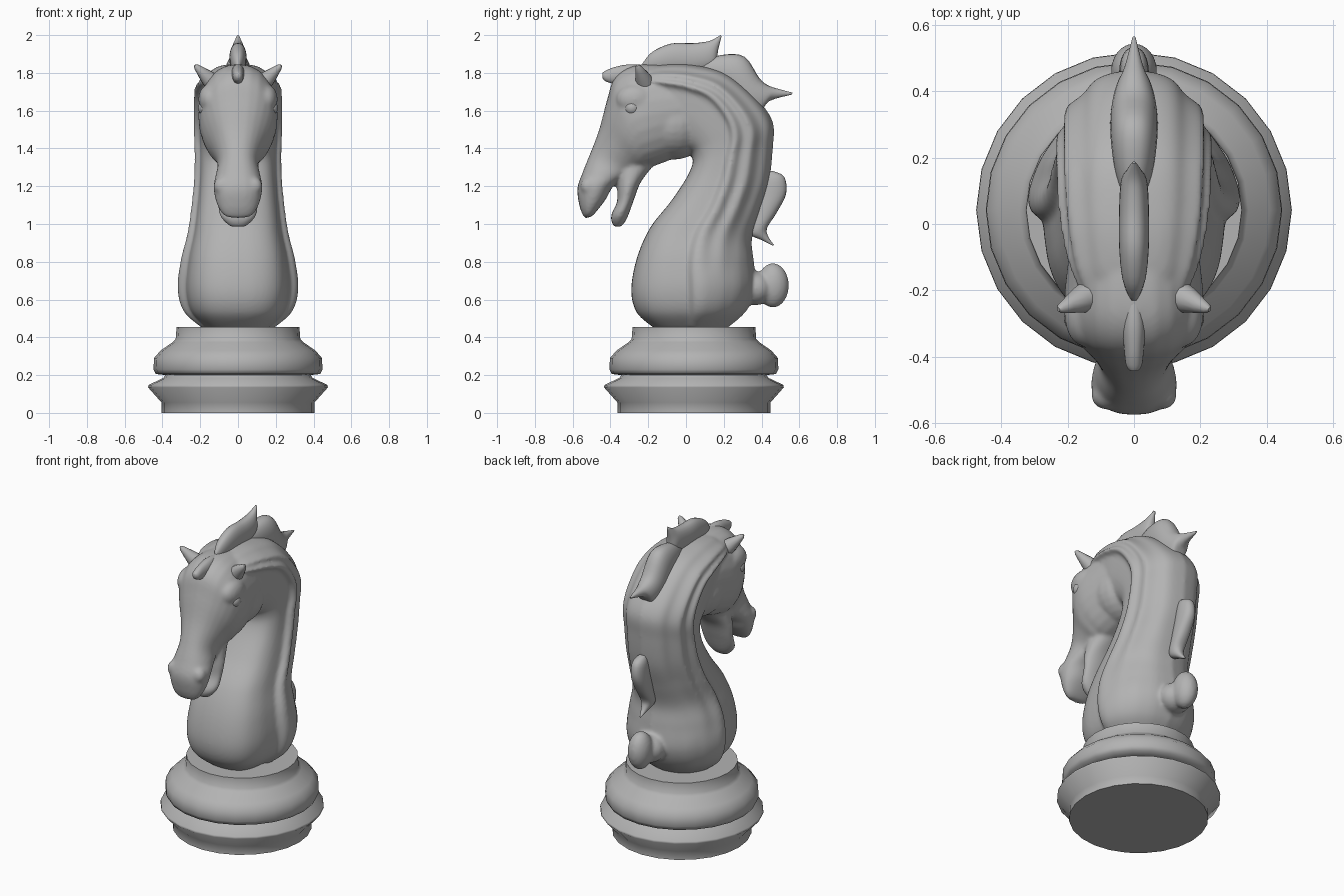
import bpy, bmesh
from math import sin, cos, pi
from mathutils import Matrix, Vector

grey = bpy.data.materials.new("dark_grey")
grey.diffuse_color = (.45, .45, .45, 1)


def finish(name, bm, angle=50):
    bmesh.ops.recalc_face_normals(bm, faces=bm.faces)
    me = bpy.data.meshes.new(name)
    bm.to_mesh(me)
    bm.free()
    me.materials.append(grey)
    ob = bpy.data.objects.new(name, me)
    bpy.context.collection.objects.link(ob)
    bpy.ops.object.select_all(action='DESELECT')
    ob.select_set(True)
    bpy.context.view_layer.objects.active = ob
    bpy.ops.object.shade_smooth_by_angle(angle=angle * pi / 180)
    return ob


def spline(rows, n):
    """Catmull-Rom through rows of equal length."""
    out = []
    for i in range(len(rows) - 1):
        q = [rows[max(0, min(len(rows) - 1, i + k))] for k in (-1, 0, 1, 2)]
        for s in range(n):
            t = s / n
            out.append([0.5 * (2 * b + (c - a) * t + (2 * a - 5 * b + 4 * c - d) * t * t
                               + (3 * b - a - 3 * c + d) * t ** 3) for a, b, c, d in zip(*q)])
    return out + [list(rows[-1])]


ROUND = [((1 - cos(pi * i / 12)), max(0, sin(pi * i / 12)) ** 0.85) for i in range(13)]
# neck section: slim throat, stepped mane edge at u = 1, rounded nape
MANE = spline([(0, 0), (.02, .26), (.1, .5), (.25, .68), (.5, .8), (.8, .85), (.95, .87),
               (1.02, .96), (1.1, 1), (1.2, 1), (1.3, .97), (1.4, .93), (1.5, .88), (1.6, .81),
               (1.7, .73), (1.8, .61), (1.93, .36), (2, 0)], 3)


def loft(bm, sections, profile=ROUND, n=6, locks=0):
    """Sections: y,z of one edge, y,z of the opposite edge, half width, mane edge position."""
    rows = [list(s) + [.5] * (6 - len(s)) for s in sections]
    rings = []
    for y1, z1, y2, z2, w, e in spline(rows, n):
        pts = []
        for u, f in profile:
            t = u * e if u < 1 else e + (u - 1) * (1 - e)
            y, z = y1 + (y2 - y1) * t, z1 + (z2 - z1) * t
            if u > 1.1 and u < 1.9:      # grooves between locks fade out toward the base
                fade = max(0, min(1, (z - .72) / .4))
                f += locks * fade * (cos((u - 1.1) / .8 * 4 * pi) - 1)
            pts.append((max(w, .003) * max(f, 0), y, z))
        pts += [(-x, y, z) for x, y, z in pts[-2:0:-1]]
        rings.append([bm.verts.new(p) for p in pts])
    skin(bm, rings)


def skin(bm, rings):
    m = len(rings[0])
    for a, b in zip(rings, rings[1:]):
        for i in range(m):
            bm.faces.new((a[i], a[(i + 1) % m], b[(i + 1) % m], b[i]))
    bm.faces.new(rings[0])
    bm.faces.new(rings[-1])


def ball(bm, loc, size):
    bmesh.ops.create_uvsphere(bm, u_segments=24, v_segments=14, radius=1,
                              matrix=Matrix.Translation(loc) @ Matrix.Diagonal((*size, 1)))


# turned base
bm = bmesh.new()
prof = [(.405, 0), (.405, .055), (.476, .135), (.474, .148), (.395, .185), (.385, .2), (.435, .206),
        (.447, .23), (.445, .29), (.41, .33), (.345, .375), (.33, .39), (.325, .455)]
N = 24
skin(bm, [[bm.verts.new((r * cos(2 * pi * i / N), .042 + r * sin(2 * pi * i / N), z))
           for i in range(N)] for r, z in prof])
finish("base", bm, 62)

# body: neck with mane
bm = bmesh.new()
loft(bm, [(-.17, .45, .22, .45, .19, .5), (-.26, .53, .32, .54, .285, .5),
          (-.29, .65, .37, .66, .318, .48), (-.26, .82, .36, .8, .302, .46),
          (-.19, .98, .35, .92, .268, .46), (-.08, 1.12, .39, 1.06, .248, .46),
          (0, 1.24, .44, 1.22, .234, .43), (.035, 1.32, .46, 1.4, .23, .43),
          (.03, 1.37, .46, 1.54, .234, .48), (.01, 1.39, .37, 1.67, .238, .57),
          (-.02, 1.4, .21, 1.8, .236, .65), (-.05, 1.41, .03, 1.845, .226, .7),
          (-.12, 1.42, -.12, 1.845, .2, .75), (-.18, 1.46, -.22, 1.82, .16, .8)], MANE, locks=.045)
# head and muzzle
loft(bm, [(.0, 1.82, .06, 1.42, .18), (-.15, 1.845, -.06, 1.35, .198),
          (-.29, 1.835, -.16, 1.31, .21), (-.38, 1.77, -.2, 1.3, .2),
          (-.42, 1.65, -.22, 1.29, .178), (-.46, 1.5, -.25, 1.28, .135),
          (-.505, 1.38, -.28, 1.26, .108), (-.545, 1.28, -.33, 1.24, .118),
          (-.575, 1.19, -.385, 1.2, .13), (-.565, 1.1, -.425, 1.13, .115),
          (-.545, 1.045, -.475, 1.065, .085), (-.53, 1.03, -.5, 1.04, .05)])
# lower jaw
loft(bm, [(-.37, 1.32, -.18, 1.3, .1), (-.365, 1.2, -.24, 1.22, .112),
          (-.365, 1.12, -.275, 1.13, .108), (-.395, 1.05, -.3, 1.06, .1),
          (-.395, 1.015, -.32, 1.015, .075), (-.38, .985, -.345, .985, .04)])
# cheeks, brows, nostrils
ball(bm, (0, -.07, 1.53), (.198, .2, .19))
for s in (-1, 1):
    ball(bm, (s * .15, -.27, 1.66), (.06, .1, .08))
    ball(bm, (s * .085, -.515, 1.2), (.045, .045, .05))
# tail bun
ball(bm, (0, .46, .675), (.07, .085, .118))
ball(bm, (0, .37, .66), (.1, .09, .09))
body = finish("horse_body", bm, 60)
mod = body.modifiers.new("blend", 'REMESH')
mod.mode = 'VOXEL'
mod.voxel_size = .01
mod.use_smooth_shade = True
mod = body.modifiers.new("soften", 'SMOOTH')
mod.iterations = 8

# flame shaped locks of mane along the centre line
flames = {
    "top_crest": [(-.23, 1.8, -.23, 1.85, .01), (-.15, 1.8, -.18, 1.91, .035),
                  (-.05, 1.8, -.08, 1.955, .045), (.05, 1.8, .03, 1.957, .045),
                  (.15, 1.83, .1, 1.964, .04), (.17, 1.92, .14, 1.975, .025),
                  (.188, 1.993, .182, 2.0, .006)],
    "rear_crest": [(.03, 1.77, .03, 1.85, .02), (.12, 1.74, .19, 1.895, .055),
                   (.2, 1.69, .31, 1.885, .07), (.28, 1.62, .39, 1.77, .07),
                   (.38, 1.58, .44, 1.732, .055), (.44, 1.65, .49, 1.715, .03),
                   (.56, 1.685, .565, 1.695, .005)],
    "back_lock": [(.4, 1.28, .46, 1.28, .02), (.4, 1.22, .52, 1.25, .04),
                  (.38, 1.13, .53, 1.16, .045), (.36, 1.04, .48, 1.06, .045),
                  (.34, .95, .43, .98, .04), (.4, .915, .435, .935, .022),
                  (.46, .885, .465, .89, .005)],
    "forelock": [(-.2, 1.77, -.2, 1.84, .02), (-.3, 1.74, -.3, 1.845, .035),
                 (-.37, 1.74, -.38, 1.83, .03), (-.425, 1.755, -.425, 1.812, .024),
                 (-.443, 1.775, -.443, 1.8, .012)],
}
for name, rows in flames.items():
    bm = bmesh.new()
    loft(bm, rows, n=4)
    finish(name, bm, 70)

# ears and eyes, mirrored in x
for side, s in (("right", 1), ("left", -1)):
    bm = bmesh.new()
    a, b = Vector((s * .13, -.215, 1.745)), Vector((s * .228, -.258, 1.84))
    d = b - a
    rot = d.to_track_quat('Z', 'Y').to_matrix().to_4x4()
    skin(bm, [[bm.verts.new(a + d * k + rot @ Vector((r * cos(i * pi / 6), r * sin(i * pi / 6), 0)))
               for i in range(12)]
              for k, r in ((0, .05), (.35, .04), (.7, .025), (.92, .015), (1, .006))])
    finish(side + "_ear", bm)
    bm = bmesh.new()
    ball(bm, (s * .175, -.285, 1.615), (.036, .04, .04))
    finish(side + "_eye", bm)
